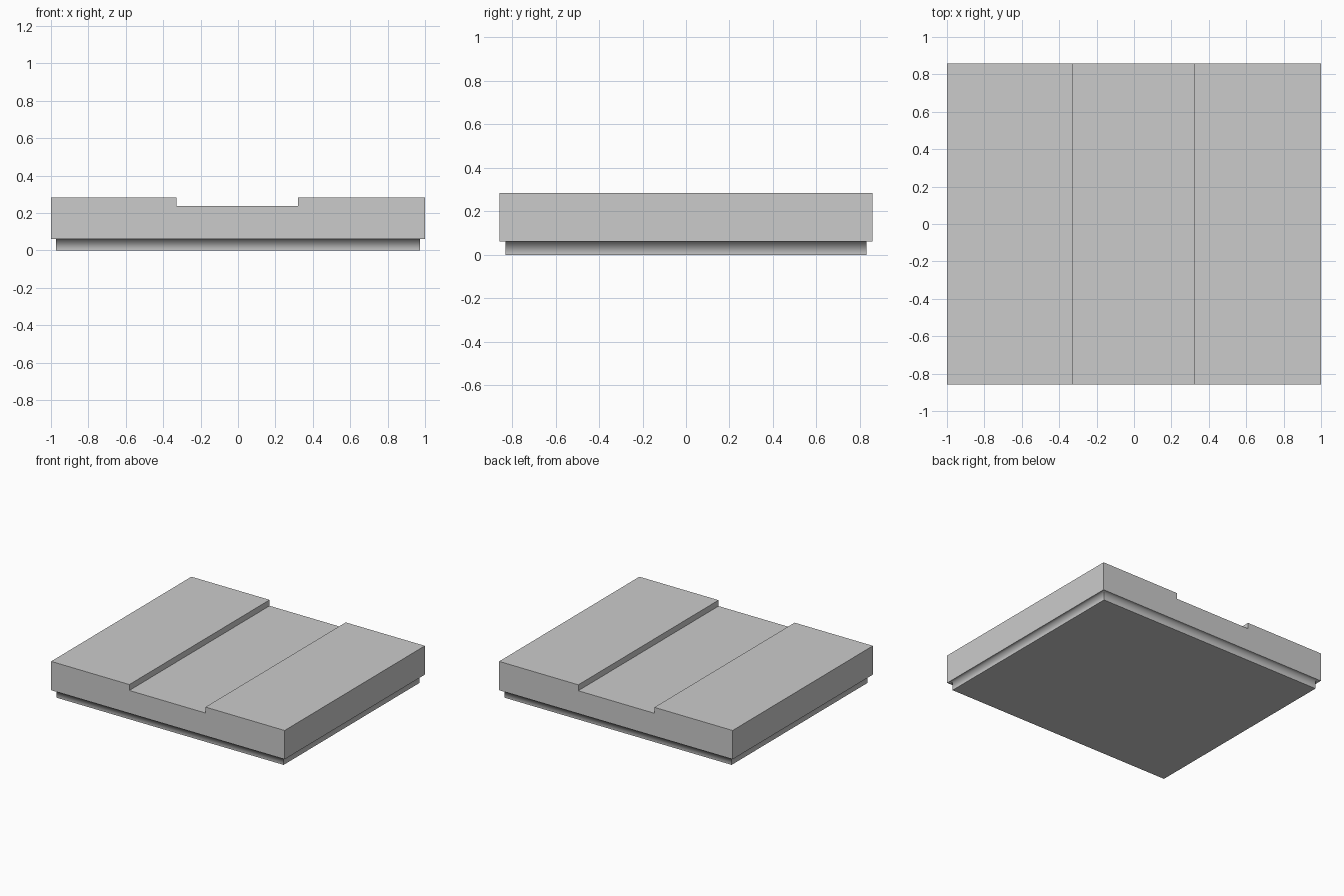
import bpy, bmesh
from mathutils import Vector

if "Cube" in bpy.data.objects:
    bpy.data.objects.remove(bpy.data.objects["Cube"])

HALF_Y = 0.858
LEDGE_Z = 0.061

# Front profile of the slab with its shallow channel
PROFILE = [(-1, LEDGE_Z), (1, LEDGE_Z), (1, 0.284), (0.322, 0.284),
           (0.322, 0.238), (-0.33, 0.238), (-0.33, 0.284), (-1, 0.284)]

bm = bmesh.new()
front = bm.faces.new([bm.verts.new((x, -HALF_Y, z)) for x, z in PROFILE])
ext = bmesh.ops.extrude_face_region(bm, geom=[front], use_keep_orig=True)
new_verts = [g for g in ext["geom"] if isinstance(g, bmesh.types.BMVert)]
bmesh.ops.translate(bm, verts=new_verts, vec=(0, 2 * HALF_Y, 0))
bmesh.ops.recalc_face_normals(bm, faces=bm.faces[:])

# Recessed plinth: inset the underside, then push it down to the ground
under = min(bm.faces, key=lambda f: f.calc_center_median().z)
ledge = bmesh.ops.inset_region(bm, faces=[under], thickness=0.027,
                               use_even_offset=True)["faces"]
foot = bmesh.ops.extrude_discrete_faces(bm, faces=[under])["faces"][0]
bmesh.ops.translate(bm, verts=foot.verts[:], vec=(0, 0, -LEDGE_Z))
bmesh.ops.recalc_face_normals(bm, faces=bm.faces[:])

# Soft shading only in the corner between ledge and plinth wall
walls = {f for e in foot.edges for f in e.link_faces if f != foot}
soft = {e for w in walls for e in w.edges
        if all(abs(v.co.z - LEDGE_Z) < 1e-5 for v in e.verts)}
for f in bm.faces:
    f.smooth = True
for e in bm.edges:
    e.smooth = e in soft

mesh = bpy.data.meshes.new("grooved_slab")
bm.to_mesh(mesh)
bm.free()
slab = bpy.data.objects.new("grooved_slab", mesh)
bpy.context.collection.objects.link(slab)
